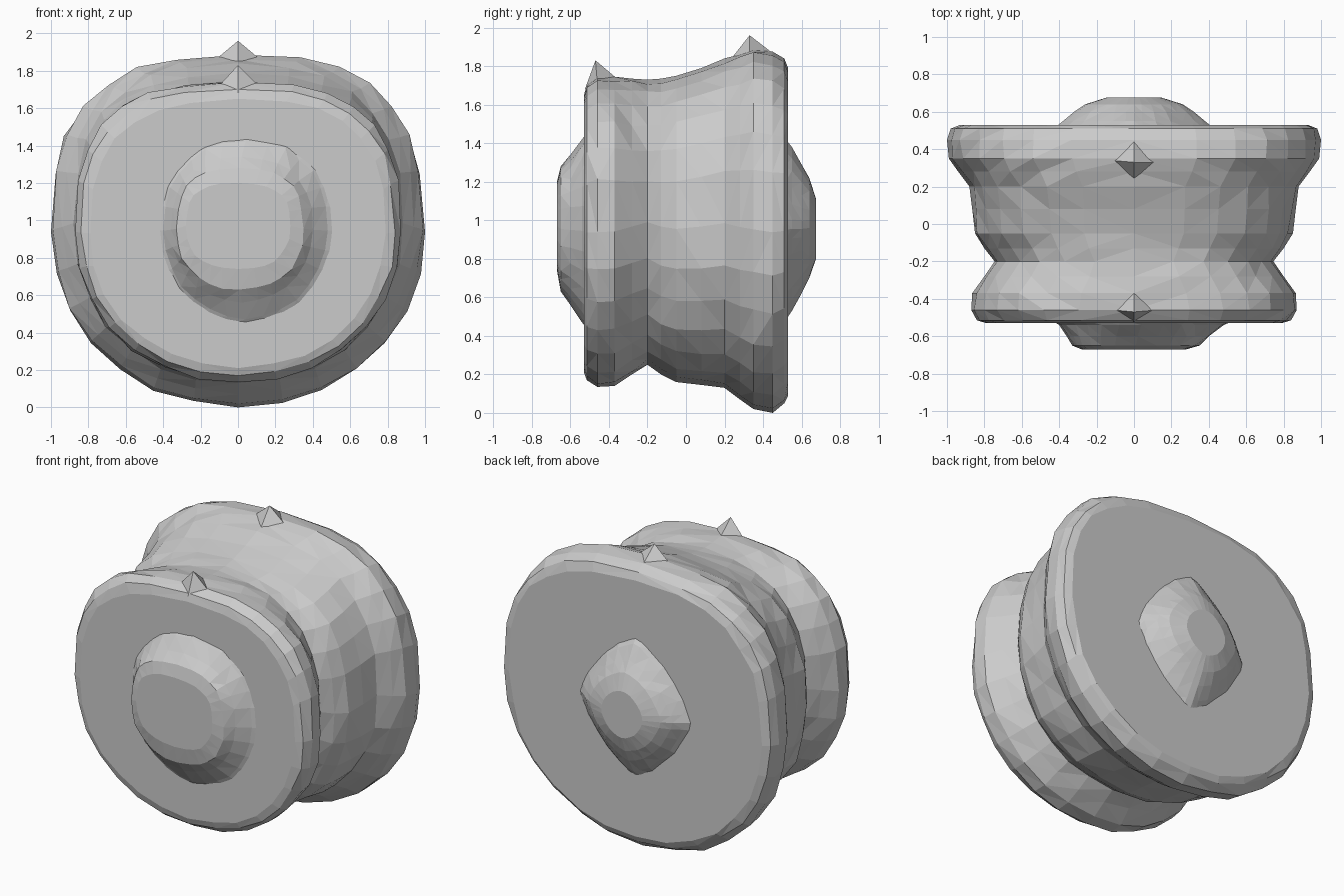
import bpy, bmesh, math, random
from mathutils import Vector

if "Cube" in bpy.data.objects:
    bpy.data.objects.remove(bpy.data.objects["Cube"])

SIDES = 28
random.seed(4)


def power(v, n):
    return math.copysign(abs(v) ** (2 / n), v)


def ring_points(y, half_w, z_low, z_high, n_top, n_low, cx=0.0):
    """Rounded-square section across the y axis."""
    cz, hh = (z_low + z_high) / 2, (z_high - z_low) / 2
    pts = []
    for i in range(SIDES):
        a = 2 * math.pi * i / SIDES
        n = n_top if math.sin(a) > 0 else n_low
        pts.append(Vector((cx + half_w * power(math.cos(a), n), y,
                           cz + hh * power(math.sin(a), n))))
    return pts


def finish(name, bm):
    bmesh.ops.recalc_face_normals(bm, faces=bm.faces)
    mesh = bpy.data.meshes.new(name)
    bm.to_mesh(mesh)
    bm.free()
    obj = bpy.data.objects.new(name, mesh)
    bpy.context.collection.objects.link(obj)
    return obj


def loft(name, rings, rough=0.0):
    """Skin the rings; rough pulls points slightly inward for a hewn surface."""
    bm = bmesh.new()
    loops = []
    for r in rings:
        centre = Vector((0, r[0], (r[2] + r[3]) / 2))
        pts = ring_points(*r)
        for i, p in enumerate(pts):
            if i % (SIDES // 4):
                p += (centre - p) * random.uniform(-rough * 0.5, rough)
        loops.append([bm.verts.new(p) for p in pts])
    for a, b in zip(loops, loops[1:]):
        for i in range(SIDES):
            j = (i + 1) % SIDES
            bm.faces.new((a[i], a[j], b[j], b[i]))
    bm.faces.new(loops[0])
    bm.faces.new(loops[-1])
    bmesh.ops.triangulate(bm, faces=bm.faces)
    return finish(name, bm)


def peak(name, base, tip):
    """Small pointed nub on the rim."""
    bm = bmesh.new()
    low = [bm.verts.new(p) for p in base]
    top = bm.verts.new(tip)
    for i in range(len(low)):
        bm.faces.new((low[i], low[(i + 1) % len(low)], top))
    bm.faces.new(low)
    return finish(name, bm)


# Spool body: small front flange, pinched groove, square drum, large back flange
loft("spool_body", [
    (-0.53, 0.79, 0.21, 1.65, 2.7, 2.1),
    (-0.515, 0.84, 0.17, 1.70, 2.8, 2.1),
    (-0.46, 0.87, 0.135, 1.74, 2.8, 2.1),
    (-0.37, 0.865, 0.14, 1.745, 2.7, 2.1),
    (-0.28, 0.80, 0.20, 1.735, 2.5, 2.15),
    (-0.20, 0.745, 0.25, 1.73, 2.4, 2.2),
    (-0.13, 0.80, 0.20, 1.735, 2.5, 2.25),
    (-0.05, 0.85, 0.16, 1.75, 2.6, 2.25),
    (0.08, 0.865, 0.145, 1.79, 2.6, 2.25),
    (0.20, 0.88, 0.13, 1.84, 2.6, 2.2),
    (0.28, 0.94, 0.07, 1.86, 2.7, 2.15),
    (0.35, 0.99, 0.02, 1.885, 2.75, 2.1),
    (0.45, 1.00, 0.00, 1.875, 2.75, 2.1),
    (0.51, 0.98, 0.05, 1.84, 2.75, 2.1),
    (0.53, 0.93, 0.09, 1.79, 2.75, 2.1),
], rough=0.015)

# Front hub: broad rounded-square dome
loft("front_hub", [
    (-0.51, 0.50, 0.43, 1.46, 2.2, 2.0, 0.05),
    (-0.54, 0.44, 0.47, 1.42, 2.3, 2.0, 0.04),
    (-0.60, 0.38, 0.56, 1.34, 2.5, 2.1, 0.02),
    (-0.65, 0.34, 0.63, 1.28, 2.7, 2.3, 0.01),
    (-0.67, 0.28, 0.74, 1.20, 2.8, 2.5),
], rough=0.02)

# Back hub: diamond-like dome
loft("back_hub", [
    (0.51, 0.43, 0.47, 1.43, 1.4, 1.4),
    (0.55, 0.38, 0.53, 1.38, 1.4, 1.4),
    (0.60, 0.32, 0.62, 1.29, 1.5, 1.5),
    (0.64, 0.26, 0.70, 1.22, 1.6, 1.6),
    (0.675, 0.15, 0.80, 1.11, 1.8, 1.8),
], rough=0.02)

# Rim peaks at the top centre of both flanges
peak("front_rim_peak",
     [(-0.11, -0.46, 1.71), (0, -0.525, 1.68), (0.12, -0.46, 1.71), (0.0, -0.34, 1.72)],
     (0, -0.47, 1.83))
peak("back_rim_peak",
     [(-0.12, 0.34, 1.86), (0, 0.22, 1.82), (0.12, 0.33, 1.86), (0.0, 0.46, 1.86)],
     (0, 0.33, 1.96))
